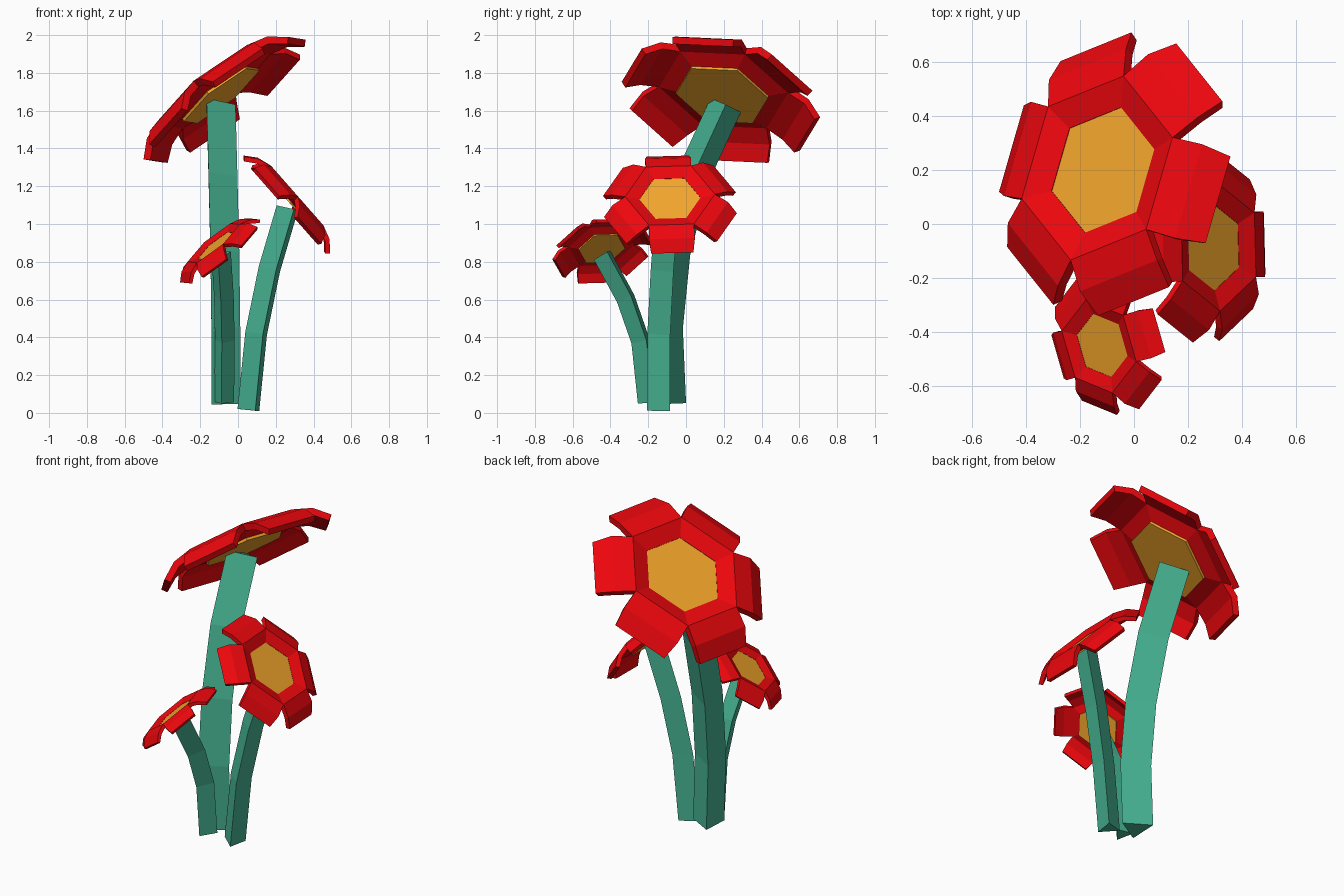
import bpy, bmesh
from math import cos, sin, pi, radians
from mathutils import Vector, Matrix

if "Cube" in bpy.data.objects:
    bpy.data.objects.remove(bpy.data.objects["Cube"])


def material(name, col):
    m = bpy.data.materials.new(name)
    m.diffuse_color = (*col, 1)
    m.use_nodes = True
    m.node_tree.nodes["Principled BSDF"].inputs["Base Color"].default_value = m.diffuse_color
    return m


RED = material("petal_red", (0.85, 0.002, 0.004))
YELLOW = material("centre_yellow", (0.92, 0.39, 0.025))
GREEN = material("stem_green", (0.06, 0.44, 0.28))


def make_object(name, bm, mat):
    bmesh.ops.recalc_face_normals(bm, faces=bm.faces)
    me = bpy.data.meshes.new(name)
    bm.to_mesh(me)
    bm.free()
    me.materials.append(mat)
    ob = bpy.data.objects.new(name, me)
    bpy.context.collection.objects.link(ob)
    return ob


def loft(bm, rings):
    """Skin a list of closed rings and cap both ends."""
    rings = [[bm.verts.new(p) for p in r] for r in rings]
    n = len(rings[0])
    for a, b in zip(rings, rings[1:]):
        for i in range(n):
            j = (i + 1) % n
            bm.faces.new((a[i], a[j], b[j], b[i]))
    bm.faces.new(rings[0])
    bm.faces.new(rings[-1])


# petal side profile: top radius, top z, bottom radius, bottom z, half width
PETAL = [(0.866, 0.0, 0.866, -0.15, 0.5),
         (1.27, 0.15, 1.27, -0.03, 0.735),
         (1.75, 0.0, 1.68, -0.15, 0.75),
         (2.11, -0.3, 2.0, -0.41, 0.69)]


def flower(name, centre, normal, corner, scale):
    # local frame: z = facing direction, x = towards one hexagon corner
    z = Vector(normal).normalized()
    x = Vector(corner)
    x = (x - z * x.dot(z)).normalized()
    y = z.cross(x)
    mat = Matrix.Translation(centre) @ Matrix((x, y, z)).transposed().to_4x4() @ Matrix.Scale(scale, 4)

    # six bent petals, their inner parts forming a shallow dish
    bm = bmesh.new()
    for k in range(6):
        turn = mat @ Matrix.Rotation(radians(60 * k + 30), 4, 'Z')
        loft(bm, [[turn @ Vector(p) for p in
                   ((rt, -w, zt), (rt, w, zt), (rb, w, zb), (rb, -w, zb))]
                  for rt, zt, rb, zb, w in PETAL])
    make_object(name + "_petals", bm, RED)

    # hexagonal centre disc
    bm = bmesh.new()
    loft(bm, [[mat @ Vector((r * cos(k * pi / 3), r * sin(k * pi / 3), h)) for k in range(6)]
              for r, h in ((1.0, -0.01), (1.0, -0.13), (1.05, -0.13), (1.05, -0.2))])
    make_object(name + "_centre", bm, YELLOW)


def stem(name, path, radius, angle):
    # triangular section swept along the path
    pts = [Vector(p) for p in path]
    rings = []
    for i, p in enumerate(pts):
        t = (pts[min(i + 1, len(pts) - 1)] - pts[max(i - 1, 0)]).normalized()
        q = Vector((0, 0, 1)).rotation_difference(t)
        rings.append([p + q @ Vector((radius * cos(radians(angle + a)), radius * sin(radians(angle + a)), 0))
                      for a in (0, 120, 240)])
    bm = bmesh.new()
    loft(bm, rings)
    make_object(name, bm, GREEN)


# large flower
flower("large_flower", (-0.115, 0.2, 1.715), (-0.78, 0.27, 1), (0.185, 0.075, 0.124), 0.242)
stem("large_stem", [(-0.09, -0.088, 0.048), (-0.09, -0.105, 0.45), (-0.095, -0.065, 0.85),
                    (-0.105, 0.035, 1.25), (-0.115, 0.21, 1.63)], 0.102, 0)

# medium flower
flower("medium_flower", (0.295, -0.085, 1.135), (0.75, 0, 0.66), (0, 1, 0.05), 0.162)
stem("medium_stem", [(0.067, -0.14, 0.014), (0.108, -0.138, 0.42),
                     (0.178, -0.12, 0.76), (0.272, -0.095, 1.08)], 0.071, 50)

# small flower
flower("small_flower", (-0.118, -0.45, 0.885), (-0.62, -0.2, 0.75), (0.098, -0.04, 0.07), 0.122)
stem("small_stem", [(-0.078, -0.195, 0.055), (-0.075, -0.23, 0.38),
                    (-0.08, -0.31, 0.61), (-0.095, -0.435, 0.84)], 0.061, 20)
